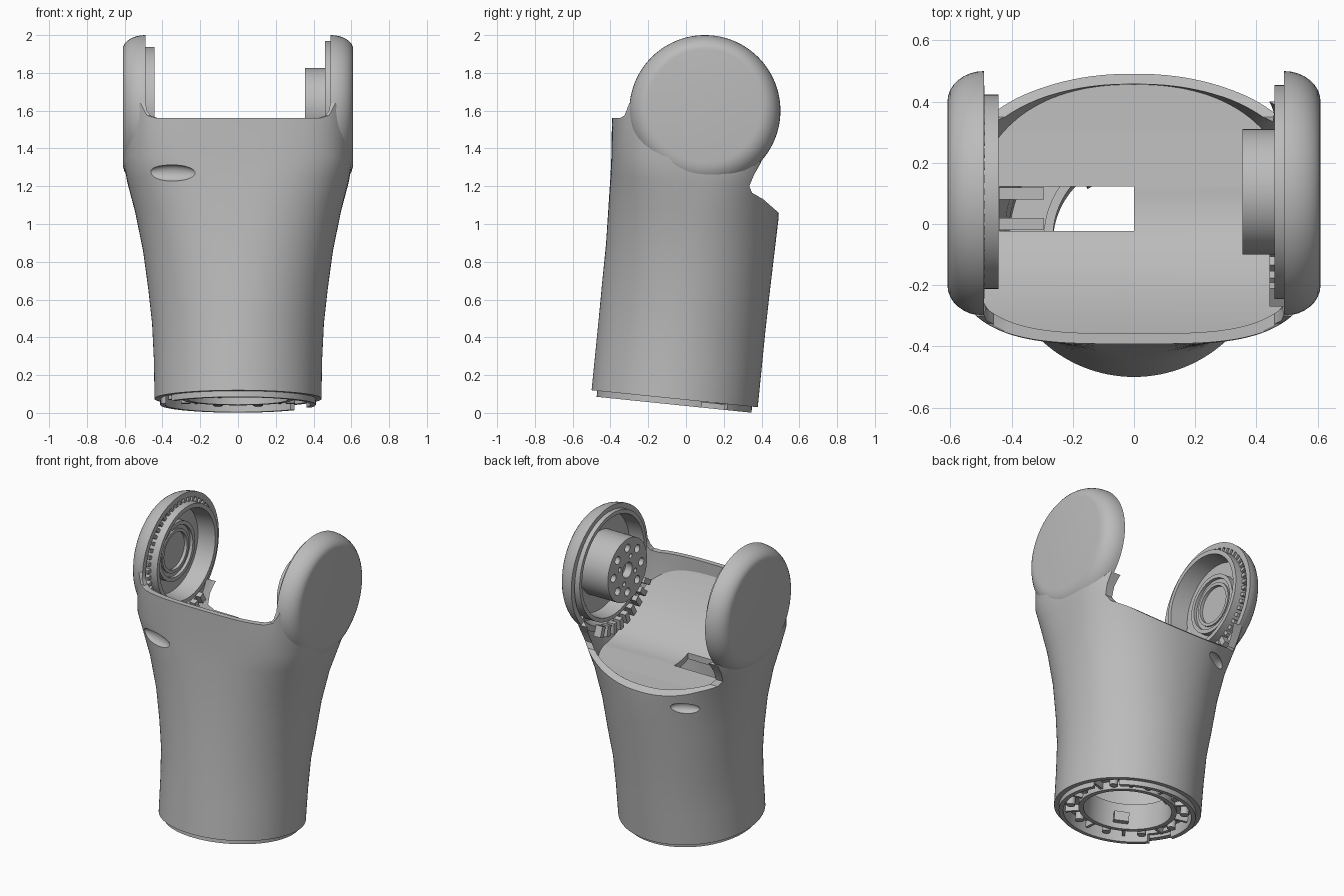
import bpy, bmesh, math
from mathutils import Matrix, Vector

if "Cube" in bpy.data.objects:
    bpy.data.objects.remove(bpy.data.objects["Cube"], do_unlink=True)

GREY = (0.5, 0.5, 0.5, 1)
grey = bpy.data.materials.new("plain grey")
grey.use_nodes = True
grey.diffuse_color = GREY
grey.node_tree.nodes["Principled BSDF"].inputs["Base Color"].default_value = GREY

T, R = Matrix.Translation, Matrix.Rotation


def finish(name, bm):
    bmesh.ops.recalc_face_normals(bm, faces=bm.faces)
    mesh = bpy.data.meshes.new(name)
    bm.to_mesh(mesh)
    bm.free()
    mesh.materials.append(grey)
    obj = bpy.data.objects.new(name, mesh)
    bpy.context.collection.objects.link(obj)
    return obj


def skin(name, rings, cyclic=False):
    """Join rings of points into a closed surface."""
    bm = bmesh.new()
    rows = [[bm.verts.new(p) for p in ring] for ring in rings]
    pairs = list(zip(rows, rows[1:])) + ([(rows[-1], rows[0])] if cyclic else [])
    for a, b in pairs:
        for i in range(len(a)):
            bm.faces.new((a[i - 1], a[i], b[i], b[i - 1]))
    if not cyclic:
        bm.faces.new(rows[0])
        bm.faces.new(rows[-1])
    return finish(name, bm)


def circle(mat, height, radius, n=96):
    return [mat @ Vector((radius * math.cos(math.tau * i / n),
                          radius * math.sin(math.tau * i / n), height)) for i in range(n)]


def lathe(name, profile, mat, cyclic=False):
    """Turn (height, radius) points around the local z axis."""
    return skin(name, [circle(mat, h, r) for h, r in profile], cyclic)


def prism(name, outline, half):
    """Extrude a side outline (y, z) across the width."""
    return skin(name, [[Vector((x, y, z)) for y, z in outline] for x in (-half, half)])


def boxes(name, size, mats):
    bm = bmesh.new()
    for m in mats:
        bmesh.ops.create_cube(bm, matrix=m @ Matrix.Diagonal((*size, 1)))
    return finish(name, bm)


def cylinders(name, radius, depth, mats):
    bm = bmesh.new()
    for m in mats:
        bmesh.ops.create_cone(bm, cap_ends=True, segments=24, radius1=radius,
                              radius2=radius, depth=depth, matrix=m)
    return finish(name, bm)


def boolean(obj, cutter, operation="DIFFERENCE"):
    mod = obj.modifiers.new("cut", "BOOLEAN")
    mod.object, mod.operation, mod.solver = cutter, operation, "EXACT"
    bpy.context.view_layer.objects.active = obj
    bpy.ops.object.modifier_apply(modifier=mod.name)
    bpy.data.objects.remove(cutter, do_unlink=True)


# Sleeve stations: front y, front z, back y, back z, half width, front and back squareness
STATIONS = [
    (-.50, .12, .38, .03, .442, 2, 2), (-.48, .32, .40, .23, .445, 2, 2),
    (-.46, .52, .42, .43, .455, 2, 2), (-.443, .7, .44, .61, .475, 2.1, 2.1),
    (-.423, .9, .465, .82, .503, 2.3, 2.1), (-.41, 1.1, .49, 1.03, .545, 2.6, 2.2),
    (-.40, 1.25, .497, 1.2, .587, 3, 2.6), (-.395, 1.36, .50, 1.33, .608, 3.5, 3.3),
    (-.39, 1.7, .51, 1.7, .608, 3.6, 3.6),
]


def sleeve(name, inset):
    rings = []
    for k, (yf, zf, yb, zb, a, front, back) in enumerate(STATIONS):
        mid = Vector((0, (yf + yb) / 2, (zf + zb) / 2))
        along = Vector((0, yb - yf, zb - zf)) / 2
        along *= 1 - inset / along.length
        if inset:   # the inner volume runs past both ends
            mid.z += -.05 if k == 0 else .1 if k == len(STATIONS) - 1 else 0
        ring = []
        for i in range(128):
            c, s = math.cos(math.tau * i / 128), math.sin(math.tau * i / 128)
            e = back if s > 0 else front
            u = math.copysign(abs(c) ** (2 / e), c)
            v = math.copysign(abs(s) ** (2 / e), s)
            ring.append(mid + Vector(((a - inset) * u, 0, 0)) + along * v)
        rings.append(ring)
    return skin(name, rings)


# Outer sleeve: hollowed, trimmed along the side outline, with two dimples
shell = sleeve("sleeve_shell", 0)
boolean(shell, sleeve("inner_volume", .035))
boolean(shell, prism("top_trim", [
    (-.7, 1.56), (-.35, 1.56), (-.325, 1.575), (-.3, 1.64), (-.2, 1.6), (.1, 1.4), (.3, 1.38),
    (.4, 1.33), (.36, 1.26), (.335, 1.2), (.35, 1.165), (.41, 1.13), (.49, 1.06),
    (.7, .88), (.7, 2.5), (-.7, 2.5)], 1))
channel = [(.42, 1.56), (.46, 1.572), (.482, 1.6), (.489, 1.64), (.489, 2)]
channel += [(-x, z) for x, z in reversed(channel)]
boolean(shell, skin("channel_trim", [[Vector((x, y, z)) for x, z in channel]
                                     for y in (-.6, .1)]))
for spot, turn, size in (((-.35, -.367, 1.27), -17, (.135, .033, .043)),
                         ((-.29, .423, 1.0), 26, (.09, .03, .036))):
    bm = bmesh.new()
    bmesh.ops.create_uvsphere(bm, u_segments=32, v_segments=16, radius=1, matrix=T(spot)
                              @ R(math.radians(turn), 4, "Z") @ Matrix.Diagonal((*size, 1)))
    boolean(shell, finish("dimple", bm))

# Curved cradle floor with a cable slot
top = [(y, 1.09 + .43 * ((.12 - y) / .5) ** 2.2)
       for y in (-.38 + .5 * i / 16 for i in range(16))]
top += [(.12, 1.09), (.3, 1.07), (.52, 1.055)]
floor = prism("cradle_floor", top + [(y, z - .04) for y, z in reversed(top)], .7)
boolean(floor, sleeve("floor_limit", .032), "INTERSECT")
boolean(floor, boxes("slot", (.44, .145, .5), [T((-.22, .05, 1.1))]))
boxes("slot_bracket", (.15, .04, .07), [T((-.37, .1, 1.03)), T((-.37, 0, 1.0))])

# Ears: rounded cups, local z pointing outward, the flat outer disc set slightly high
right_side, left_side = R(-math.pi / 2, 4, "Y"), R(math.pi / 2, 4, "Y")
cup_centre, joint = T((0, .1, 1.6)), T((0, .105, 1.62))
right_joint, left_joint = joint @ right_side, joint @ left_side


def ear(name, side):
    flat = T((0, .1, 1.625)) @ side
    rings = [circle(flat, .61, .3)]
    for t in range(1, 9):
        a = t * math.pi / 16
        shift = T((0, 0, .025 * (1 - math.sin(a))))
        rings.append(circle(shift @ cup_centre @ side, .49 + .12 * math.cos(a),
                            .3 + .1 * math.sin(a)))
    rings += [circle(cup_centre @ side, h, r) for h, r in ((.49, .365), (.56, .335))]
    skin(name, rings)


ear("right_ear", right_side)
ear("left_ear", left_side)

# Bearing seat in the right ear, bearing ring and motor hub in the left ear
lathe("right_bearing_ring", [(.57, .318), (.443, .318), (.443, .29), (.57, .275)],
      right_joint, True)
lathe("right_bearing_seat", [
    (.57, .19), (.52, .19), (.52, .165), (.54, .165), (.54, .14), (.53, .14), (.53, .12),
    (.55, .12), (.55, .001), (.57, .001)], right_joint)
lathe("left_bearing_ring", [(.57, .35), (.46, .35), (.46, .325), (.57, .315)],
      left_joint, True)
hub = lathe("motor_hub", [(.57, .001), (.57, .205), (.355, .205), (.355, .001)], left_joint)


def around(base, count, radius, height, start=0, end=360):
    step = (end - start) / count
    return [base @ R(math.radians(start + step * i), 4, "Z") @ T((radius, 0, height))
            for i in range(count)]


# Bolt pattern in the motor hub
boolean(hub, cylinders("bolts", .026, .08, around(left_joint, 8, .145, .355)))
boolean(hub, cylinders("bore", .05, .1, [left_joint @ T((0, 0, .355))]))
boolean(hub, cylinders("pins", .015, .05, around(left_joint, 4, .088, .355, 22, 382)))

# Tooth rings
boxes("right_ear_teeth", (.03, .022, .045), around(right_joint, 48, .333, .512))
boxes("left_ear_teeth", (.07, .035, .05),
      around(cup_centre @ left_side, 9, .39, .468, -58, 30))
boxes("right_lower_teeth", (.06, .035, .04),
      around(cup_centre @ right_side, 8, .385, .472, 152, 230))

# Base: tilted flange plate, collar, hub ring and fittings
base = T((0, -.06, .075)) @ R(math.radians(-5.84), 4, "X")


def tube(name, outer, inner, low, high):
    return lathe(name, [(low, outer), (high, outer), (high, inner), (low, inner)], base, True)


tube("base_plate", .408, .265, .045, .09)
collar = tube("base_collar", .412, .385, -.032, .07)
boolean(collar, boxes("collar_gaps", (.16, .16, .08), [
    base @ R(math.radians(a), 4, "Z") @ T((.4, 0, -.02)) for a in (32, 200)]))
tube("base_hub_ring", .295, .265, -.005, .16)
cylinders("base_bosses", .026, .06, around(base, 10, .342, .025))
boxes("base_ribs", (.09, .018, .05), around(base, 10, .34, .03, 18, 378))
boxes("base_blocks", (.05, .09, .06), around(base, 3, .25, .06))

# Smooth shading with crisp edges
bpy.ops.object.select_all(action="DESELECT")
for obj in bpy.context.scene.objects:
    if obj.type == "MESH" and grey.name in obj.data.materials:
        obj.select_set(True)
        bpy.context.view_layer.objects.active = obj
bpy.ops.object.shade_smooth_by_angle(angle=math.radians(30))
